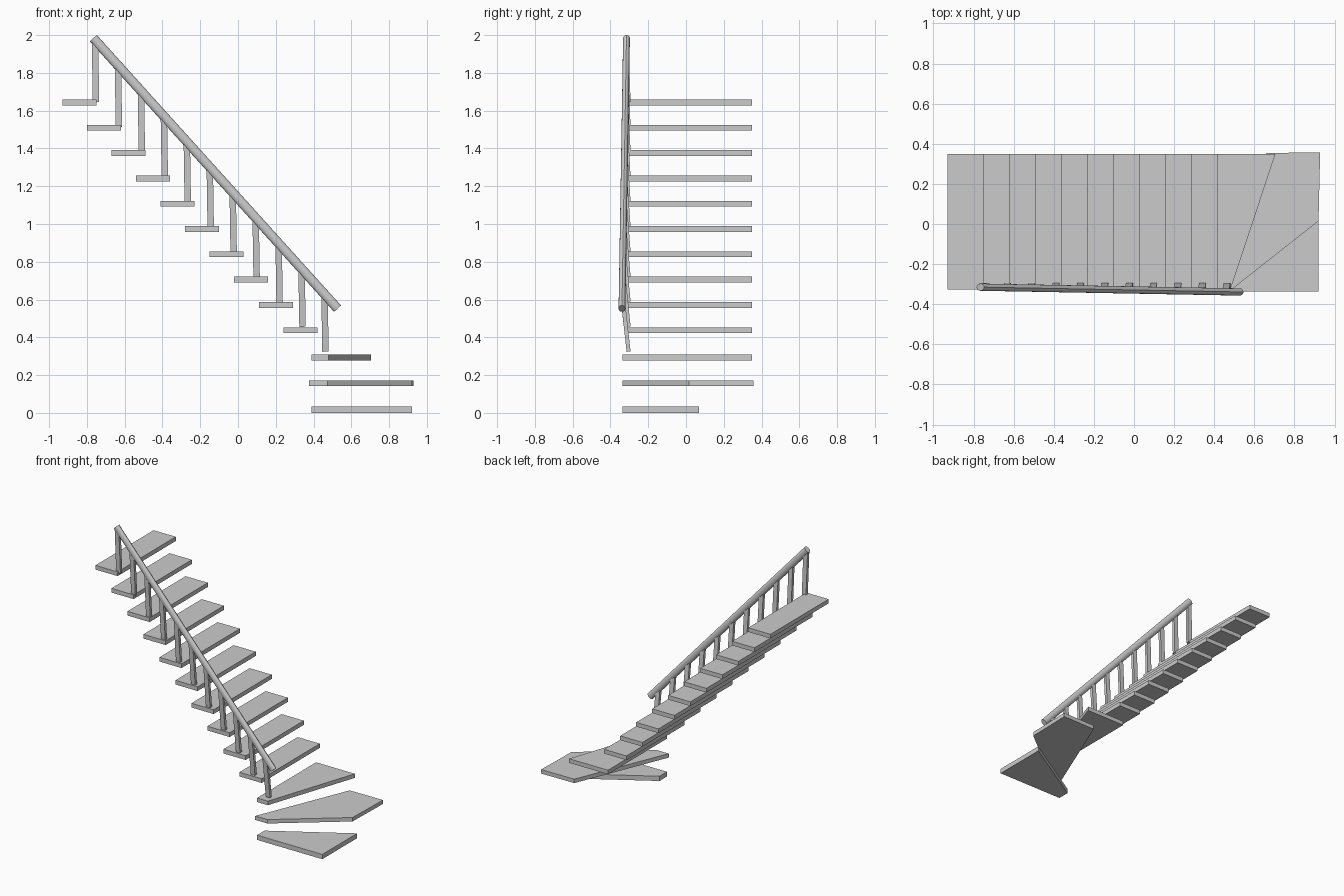
import bpy, bmesh
from mathutils import Vector, Matrix

if "Cube" in bpy.data.objects:
    bpy.data.objects.remove(bpy.data.objects["Cube"], do_unlink=True)

grey = bpy.data.materials.new("stair grey")
grey.use_nodes = True
COLOR = (0.6, 0.6, 0.6, 1)
grey.diffuse_color = COLOR
grey.node_tree.nodes["Principled BSDF"].inputs["Base Color"].default_value = COLOR


def finish(bm, name):
    bmesh.ops.recalc_face_normals(bm, faces=bm.faces)
    mesh = bpy.data.meshes.new(name)
    bm.to_mesh(mesh)
    bm.free()
    mesh.materials.append(grey)
    obj = bpy.data.objects.new(name, mesh)
    bpy.context.collection.objects.link(obj)
    return obj


def slab(name, outline, bottom, top):
    """Flat tread extruded from a plan outline."""
    bm = bmesh.new()
    face = bm.faces.new([bm.verts.new((x, y, bottom)) for x, y in outline])
    ext = bmesh.ops.extrude_face_region(bm, geom=[face])
    verts = [g for g in ext["geom"] if isinstance(g, bmesh.types.BMVert)]
    bmesh.ops.translate(bm, verts=verts, vec=(0, 0, top - bottom))
    return finish(bm, name)


def bar(name, a, b, half_y, half_side, sides, turn=0):
    """Straight bar with the given number of sides between two points."""
    bm = bmesh.new()
    axis = (b - a).normalized()
    side = Vector((0, 1, 0))
    side = (side - axis * side.dot(axis)).normalized()
    other = axis.cross(side)
    bmesh.ops.create_cone(bm, cap_ends=True, segments=sides, radius1=1, radius2=1,
                          depth=(b - a).length,
                          matrix=Matrix.Rotation(turn, 4, "Z"))
    frame = Matrix((other * half_side, side * half_y, axis)).transposed().to_4x4()
    bmesh.ops.transform(bm, verts=bm.verts,
                        matrix=Matrix.Translation((a + b) / 2) @ frame)
    return finish(bm, name)


# Straight flight
FRONT, BACK = -0.326, 0.349
for i in range(10):
    x = -0.93 + 0.13 * i
    top = 1.659 - 0.134 * i
    slab(f"straight_tread_{i + 1}",
         [(x, FRONT), (x + 0.18, FRONT), (x + 0.18, BACK), (x, BACK)],
         top - 0.031, top)

# Turning treads at the foot
EDGE = -0.336
slab("upper_winder_tread",
     [(0.39, EDGE), (0.478, EDGE), (0.705, BACK), (0.39, BACK)], 0.278, 0.308)
slab("middle_winder_tread",
     [(0.375, EDGE), (0.475, EDGE), (0.92, 0.015), (0.928, 0.357), (0.66, 0.354)],
     0.143, 0.172)
slab("bottom_winder_tread",
     [(0.39, EDGE), (0.92, EDGE), (0.92, 0.069), (0.39, -0.25)], 0.0, 0.035)

# Handrail
rail_top = Vector((-0.766, -0.315, 1.984))
rail_foot = Vector((0.527, -0.339, 0.552))
rail = bar("handrail", rail_foot, rail_top, 0.018, 0.025, 16)
bpy.context.view_layer.objects.active = rail
rail.select_set(True)
bpy.ops.object.shade_smooth_by_angle()
rail.select_set(False)

# Balusters, leaning slightly out to meet the rail
for k in range(11):
    x = -0.757 + 0.1215 * k
    t = (x - rail_top.x) / (rail_foot.x - rail_top.x)
    head = rail_top.lerp(rail_foot, t)
    foot = Vector((x + 0.005, -0.304, 1.645 - 0.132 * k))
    bar(f"baluster_{k + 1}", foot, head, 0.015, 0.024, 4, 0.7854)
